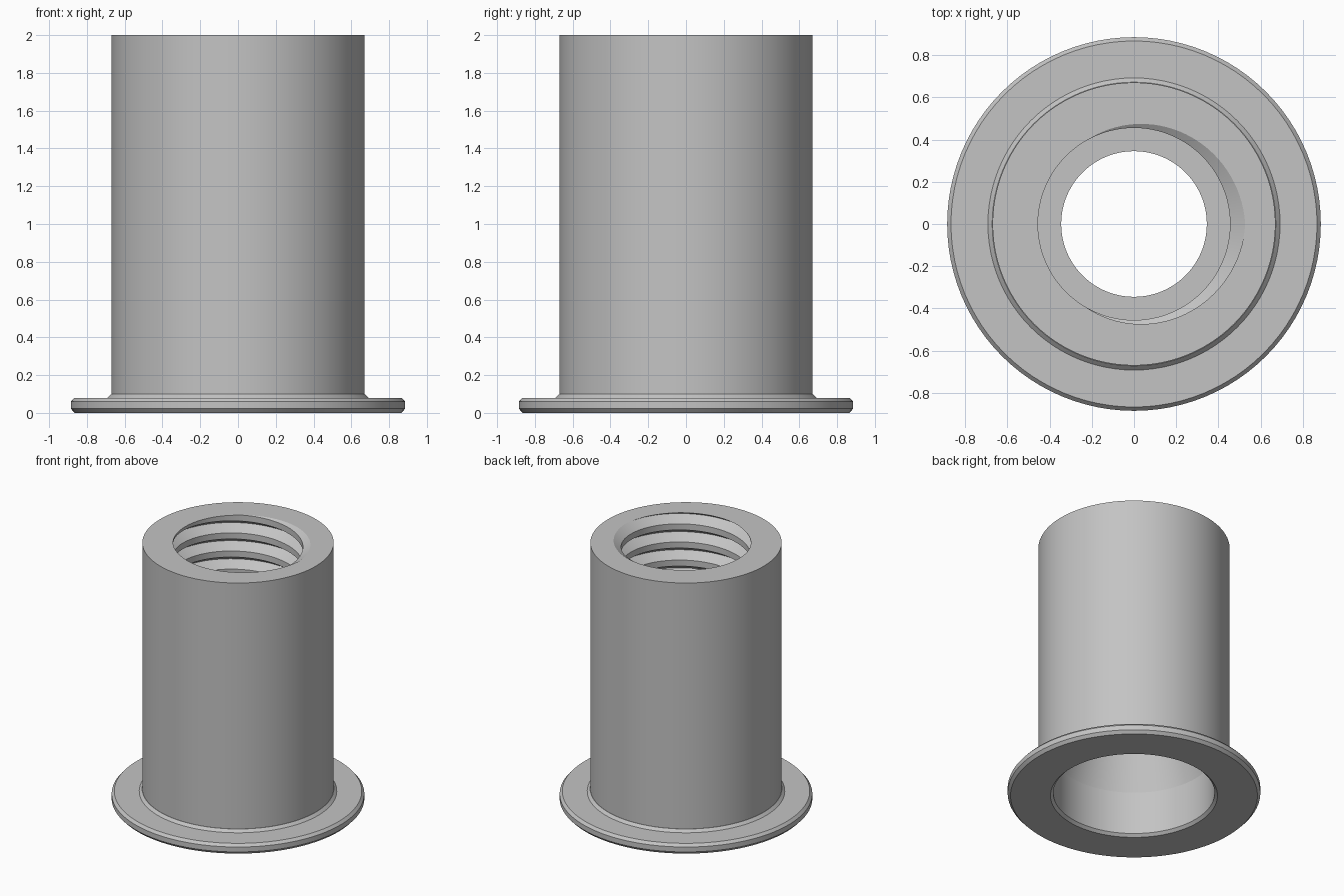
import bpy
import bmesh
from math import tau, cos, sin, radians

cube = bpy.data.objects.get("Cube")
if cube:
    bpy.data.objects.remove(cube, do_unlink=True)

SEGMENTS = 96
TOP, LEDGE = 2.0, 1.1            # ends of the threaded bore
MINOR, DEPTH = 0.455, 0.072      # thread crest radius and groove depth
PITCH = 0.14
HALF = PITCH / 3                 # half the groove width

# Flange and outer wall, from the lower bore edge up to the top rim
OUTSIDE = [(0.565, 0.02), (0.585, 0), (0.865, 0), (0.885, 0.022),
           (0.885, 0.06), (0.867, 0.08), (0.692, 0.08), (0.672, 0.1),
           (0.67, 0.1), (0.67, TOP)]
# Ledge below the thread and the flared lower bore
LOWER_BORE = [(0.345, LEDGE), (0.565, 0.35)]


def thread_radius(z, centre):
    """Radius of the V groove nearest to height z."""
    offset = abs((z - centre + PITCH / 2) % PITCH - PITCH / 2)
    return MINOR + DEPTH * max(0, 1 - offset / HALF)


def thread_column(turn):
    """Threaded wall at one angle, from the top rim down to the ledge."""
    centre = TOP + PITCH * turn
    turns = int((TOP - LEDGE) / PITCH) + 3
    points = []
    for k in range(2, -turns, -1):
        for shift in (HALF, 0, -HALF):
            z = min(TOP, max(LEDGE, centre + k * PITCH + shift))
            points.append((thread_radius(z, centre), z))
    return points


# Sweep the closed section round the axis, with the thread climbing each turn
bm = bmesh.new()
columns = []
for i in range(SEGMENTS + 1):
    turn = i / SEGMENTS
    c, s = cos(tau * turn), sin(tau * turn)
    section = OUTSIDE + thread_column(turn) + LOWER_BORE
    columns.append([bm.verts.new((r * c, r * s, z)) for r, z in section])

first = len(OUTSIDE)
last = len(columns[0]) - len(LOWER_BORE)
for a, b in zip(columns, columns[1:]):
    count = len(a)
    for j in range(count):
        k = (j + 1) % count
        bm.faces.new((a[j], b[j], b[k], a[k]))

bmesh.ops.remove_doubles(bm, verts=bm.verts, dist=0.0002)
bmesh.ops.dissolve_degenerate(bm, edges=bm.edges, dist=0.0002)
bmesh.ops.recalc_face_normals(bm, faces=bm.faces)

mesh = bpy.data.meshes.new("threaded_insert")
bm.to_mesh(mesh)
bm.free()
insert = bpy.data.objects.new("threaded_insert", mesh)
bpy.context.collection.objects.link(insert)

# Plain metal grey
grey = bpy.data.materials.new("metal_grey")
grey.use_nodes = True
colour = (0.55, 0.55, 0.55, 1)
grey.diffuse_color = colour
grey.node_tree.nodes["Principled BSDF"].inputs["Base Color"].default_value = colour
mesh.materials.append(grey)

# Smooth round walls with crisp edges
bpy.ops.object.select_all(action="DESELECT")
insert.select_set(True)
bpy.context.view_layer.objects.active = insert
bpy.ops.object.shade_smooth_by_angle(angle=radians(12))
